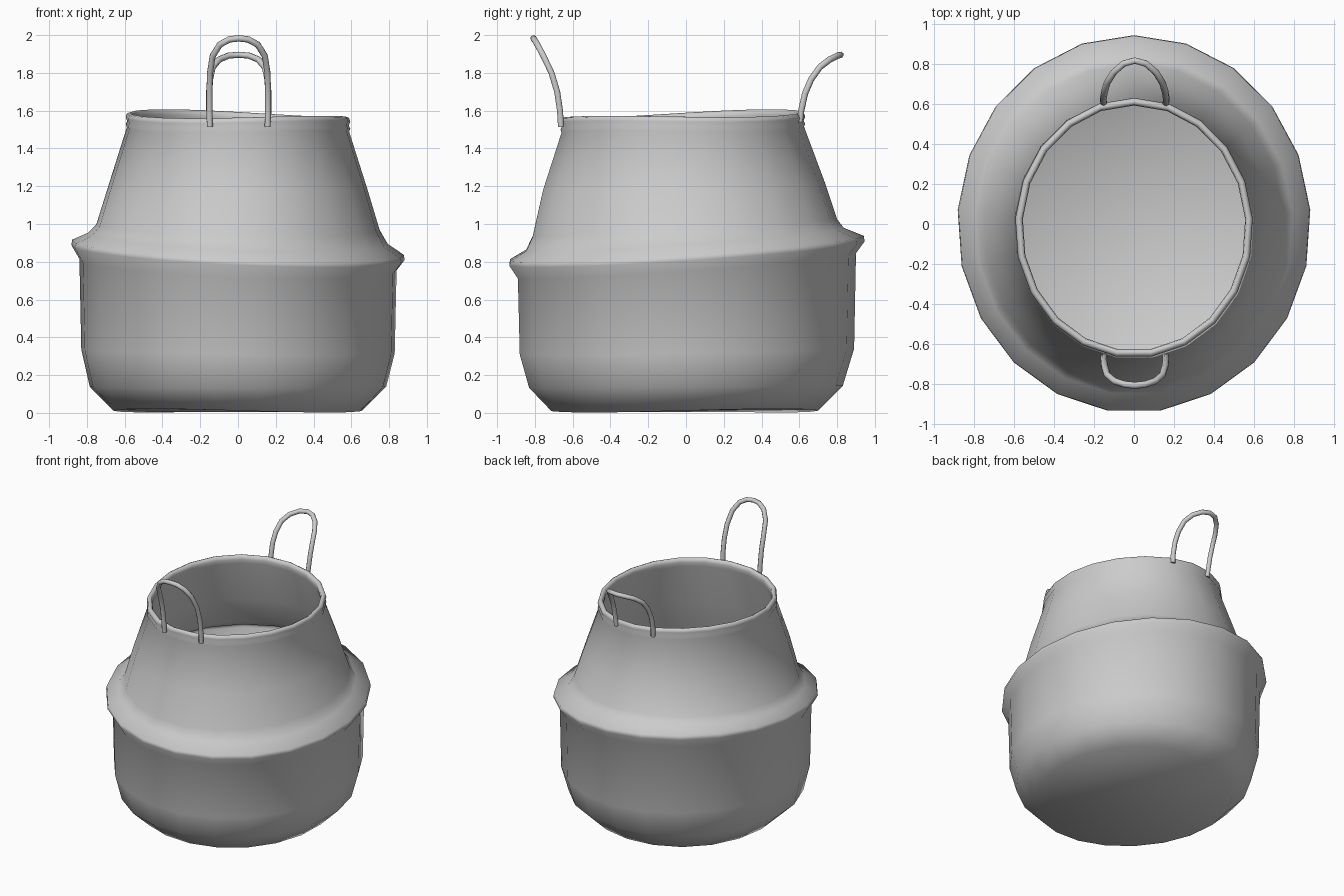
import bpy, bmesh, math

if "Cube" in bpy.data.objects:
    bpy.data.objects.remove(bpy.data.objects["Cube"])

SEGS = 21      # sides of the basket, one corner pointing to the back
THICK = 0.022  # wall thickness

# Outer rings: rx, ry, centre y, z, tilt along x, tilt along y, saddle warp
RINGS = [
    (.660, .710, -.010, .012, 0, 0, .010),
    (.787, .835, -.005, .138, 0, .005, 0),
    (.832, .890, 0, .325, -.010, .015, 0),
    (.842, .900, 0, .780, -.030, .065, 0),
    (.885, .945, 0, .845, -.040, .062, 0),
    (.880, .942, 0, .872, -.040, .065, 0),
    (.795, .845, -.010, .920, -.030, .060, 0),
    (.752, .810, -.010, .980, -.015, .045, 0),
    (.685, .750, -.015, 1.20, -.010, .020, -.005),
    (.590, .645, -.020, 1.50, -.010, .015, -.012),
]
# Rolled lip, as (radial offset, height) around the mouth
LIP = [(.006, .015), (-.002, .032), (.006, .052), (0, .072),
       (-.014, .078), (-.028, .070), (-.032, .050), (-.027, .02)]


def add_ring(bm, ring, dr=0.0, dz=0.0):
    rx, ry, cy, z, tx, ty, w = ring
    verts = []
    for i in range(SEGS):
        a = math.pi / 2 + 2 * math.pi * i / SEGS
        c, s = math.cos(a), math.sin(a)
        verts.append(bm.verts.new(((rx + dr) * c, cy + (ry + dr) * s,
                                   z + dz + tx * c + ty * s + w * math.sin(2 * a))))
    return verts


def make_basket():
    bm = bmesh.new()
    # outside wall, lip, then inside wall back down to the floor
    loops = [add_ring(bm, r) for r in RINGS]
    mouth = RINGS[-1]
    loops += [add_ring(bm, mouth, dr, dz) for dr, dz in LIP]
    loops += [add_ring(bm, r, -THICK) for r in reversed(RINGS[1:-1])]
    loops.append(add_ring(bm, RINGS[0], -THICK / 2, THICK))
    for a, b in zip(loops, loops[1:]):
        for i in range(SEGS):
            j = (i + 1) % SEGS
            bm.faces.new((a[i], a[j], b[j], b[i]))
    # underside and inner floor
    bm.faces.new(loops[0])
    bm.faces.new(loops[-1])
    bmesh.ops.recalc_face_normals(bm, faces=bm.faces)
    for f in bm.faces:
        f.smooth = True
    me = bpy.data.meshes.new("basket_body")
    bm.to_mesh(me)
    bm.free()
    ob = bpy.data.objects.new("basket_body", me)
    bpy.context.collection.objects.link(ob)


def make_handle(name, half):
    # mirror the half path across x and sweep a round tube along it
    path = half + [(-x, y, z) for x, y, z in reversed(half[:-1])]
    cu = bpy.data.curves.new(name, 'CURVE')
    cu.dimensions = '3D'
    cu.bevel_depth = 0.017
    cu.bevel_resolution = 2
    cu.use_fill_caps = True
    sp = cu.splines.new('POLY')
    sp.points.add(len(path) - 1)
    for p, (x, y, z) in zip(sp.points, path):
        p.co = (x + 0.004, y, z, 1)
    sp.use_smooth = True
    ob = bpy.data.objects.new(name, cu)
    bpy.context.collection.objects.link(ob)


make_basket()
make_handle("front_handle", [
    (.153, -.662, 1.515), (.155, -.667, 1.60), (.155, -.682, 1.70), (.152, -.712, 1.80),
    (.138, -.755, 1.89), (.100, -.787, 1.950), (.050, -.803, 1.977), (0, -.808, 1.983)])
make_handle("back_handle", [
    (.153, .603, 1.54), (.157, .610, 1.60), (.157, .630, 1.69), (.152, .662, 1.765),
    (.138, .708, 1.83), (.105, .760, 1.870), (.055, .803, 1.891), (0, .818, 1.896)])
